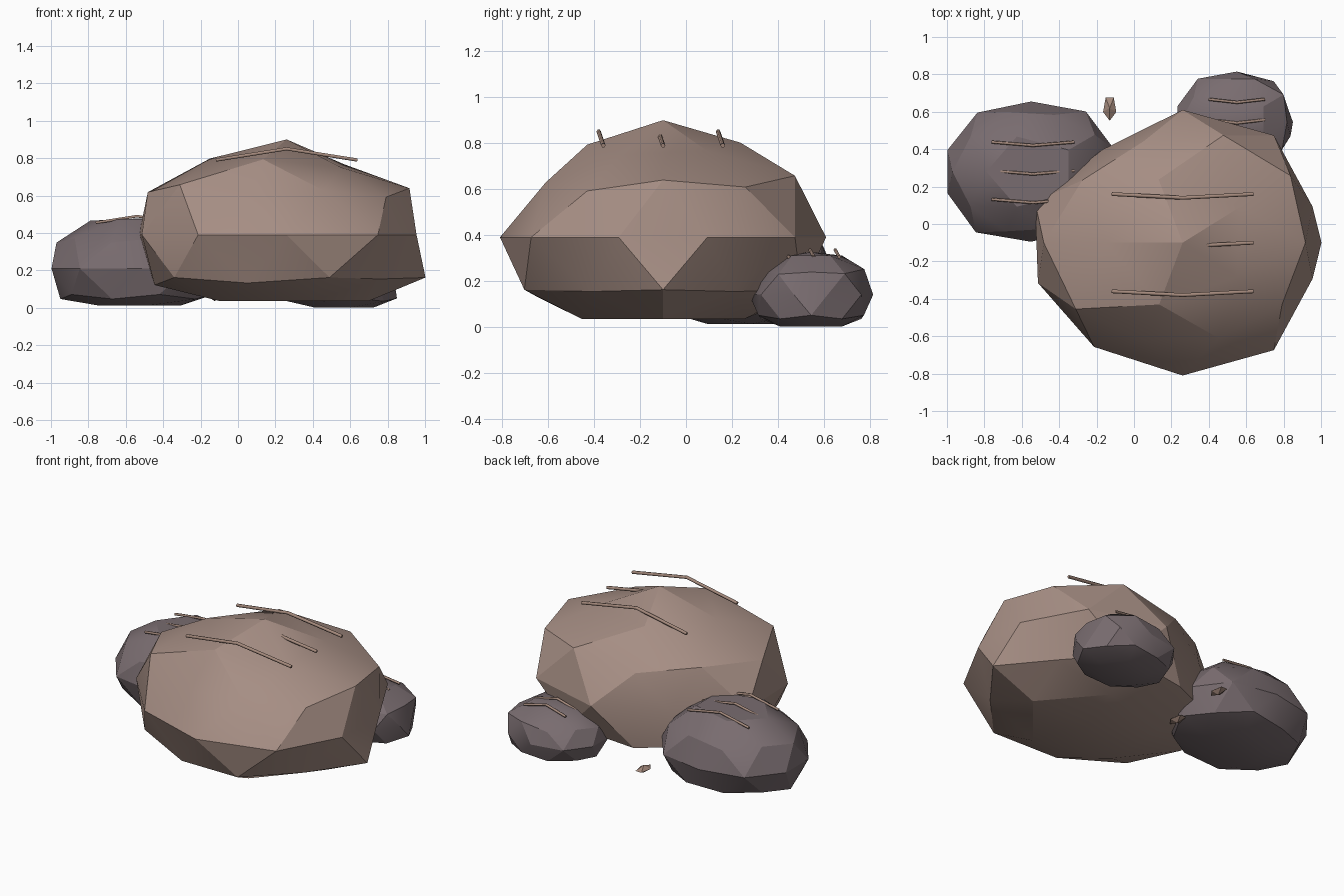
import bpy, bmesh, math
from mathutils import Vector

cube = bpy.data.objects.get("Cube")
if cube:
    bpy.data.objects.remove(cube, do_unlink=True)


def make_material(name, rgb):
    mat = bpy.data.materials.new(name)
    mat.use_nodes = True
    color = (*rgb, 1.0)
    mat.diffuse_color = color
    bsdf = mat.node_tree.nodes["Principled BSDF"]
    bsdf.inputs["Base Color"].default_value = color
    bsdf.inputs["Roughness"].default_value = 0.9
    return mat


brown = make_material("warm brown stone", (0.38, 0.27, 0.23))
purple = make_material("purple grey stone", (0.19, 0.15, 0.16))
tan = make_material("tan twig", (0.37, 0.25, 0.2))


def direction(azimuth, z):
    r = math.sqrt(1 - z * z)
    a = math.radians(azimuth)
    return Vector((r * math.cos(a), r * math.sin(a), z))


def place(name, bm, center, radii, floor, mat):
    """Scale a unit shape, flatten its underside and add it to the scene."""
    for v in bm.verts:
        v.co = Vector(c + r * p for c, r, p in zip(center, radii, v.co))
        v.co.z = max(v.co.z, floor)
    mesh = bpy.data.meshes.new(name)
    bm.to_mesh(mesh)
    bm.free()
    mesh.materials.append(mat)
    obj = bpy.data.objects.new(name, mesh)
    bpy.context.collection.objects.link(obj)
    bpy.ops.object.select_all(action="DESELECT")
    obj.select_set(True)
    bpy.context.view_layer.objects.active = obj
    bpy.ops.object.shade_smooth_by_angle(angle=math.radians(22))


def rock(name, center, radii, floor, mat, dents):
    """Squashed faceted ball with corners pushed in or pulled out."""
    bm = bmesh.new()
    bmesh.ops.create_icosphere(bm, subdivisions=2, radius=1)
    for v in bm.verts:
        v.co.x, v.co.y = -v.co.x, -v.co.y
    for azimuth, z, factor in dents:
        d = direction(azimuth, z)
        corner = max(bm.verts, key=lambda v: v.co.normalized().dot(d))
        corner.co *= factor
    place(name, bm, center, radii, floor, mat)


def pebble(name, center):
    """Five-sided chip pointing to the front."""
    bm = bmesh.new()
    for i in range(5):
        bm.verts.new(direction(72 * i - 90, 0))
    for z in (-1, 1):
        bm.verts.new((0, 0, z))
    bmesh.ops.convex_hull(bm, input=bm.verts[:])
    place(name, bm, center, (0.037, 0.068, 0.024), 0, tan)


def twigs(name, center, half, rise, bow, gap, thickness):
    """Three bent twigs lying side by side across a rock."""
    x, y, z = center
    for i in (-1, 0, 1):
        curve = bpy.data.curves.new(f"{name}_{i + 2}", "CURVE")
        curve.dimensions = "3D"
        curve.bevel_depth = thickness
        curve.bevel_resolution = 1
        curve.use_fill_caps = True
        spline = curve.splines.new("POLY")
        spline.points.add(2)
        for side, point in zip((-1, 0, 1), spline.points):
            point.co = (x + side * half, y + i * gap + abs(side) * bow,
                        z - abs(side) * rise, 1)
        curve.materials.append(tan)
        bpy.context.collection.objects.link(bpy.data.objects.new(curve.name, curve))


# Large boulder
rock("large_boulder", (0.26, -0.1, 0.39), (0.83, 0.71, 0.51), 0.035, brown, [
    (0, 0.53, 0.93), (18, 0, 0.88), (-18, 0, 0.88), (-36, 0.45, 0.885),
    (36, 0.45, 0.96), (126, 0, 0.87), (-72, 0.53, 0.89), (36, 0.85, 0.87),
    (-36, 0.85, 0.83), (108, 0.85, 0.95), (-108, 0.85, 0.93), (180, 0.85, 0.94),
    (-108, 0.45, 0.87), (108, 0.45, 0.9), (198, 0, 0.98), (-126, 0, 0.97),
    (144, 0.53, 0.94), (-36, -0.53, 0.88), (36, -0.53, 0.88), (-108, -0.53, 0.96)])
twigs("boulder_twig", (0.26, -0.12, 0.85), 0.378, 0.06, 0.02, 0.26, 0.01)

# Two smaller rocks behind it
rock("side_rock", (-0.55, 0.28, 0.21), (0.47, 0.375, 0.31), 0.013, purple, [
    (0, 1, 0.86), (180, 0.85, 0.97), (0, 0.53, 0.95), (54, 0, 1.06),
    (126, 0, 1.04), (-126, 0, 1.07), (144, -0.45, 0.96), (144, -0.85, 0.95),
    (108, -0.53, 0.95)])
twigs("side_rock_twig", (-0.54, 0.267, 0.49), 0.22, 0.035, 0.018, 0.153, 0.008)

rock("back_rock", (0.55, 0.545, 0.14), (0.335, 0.27, 0.2), 0.002, purple, [
    (0, 1, 0.93), (18, 0, 0.86), (-18, 0, 0.9), (0, 0.53, 0.94),
    (72, 0.53, 1.06), (126, 0, 1.06), (36, 0.45, 1.03)])
twigs("back_rock_twig", (0.55, 0.54, 0.335), 0.15, 0.03, 0.017, 0.11, 0.008)

# Pebbles
pebble("rear_pebble", (-0.13, 0.62, 0.09))
pebble("tucked_pebble", (-0.125, 0.25, 0.06))
